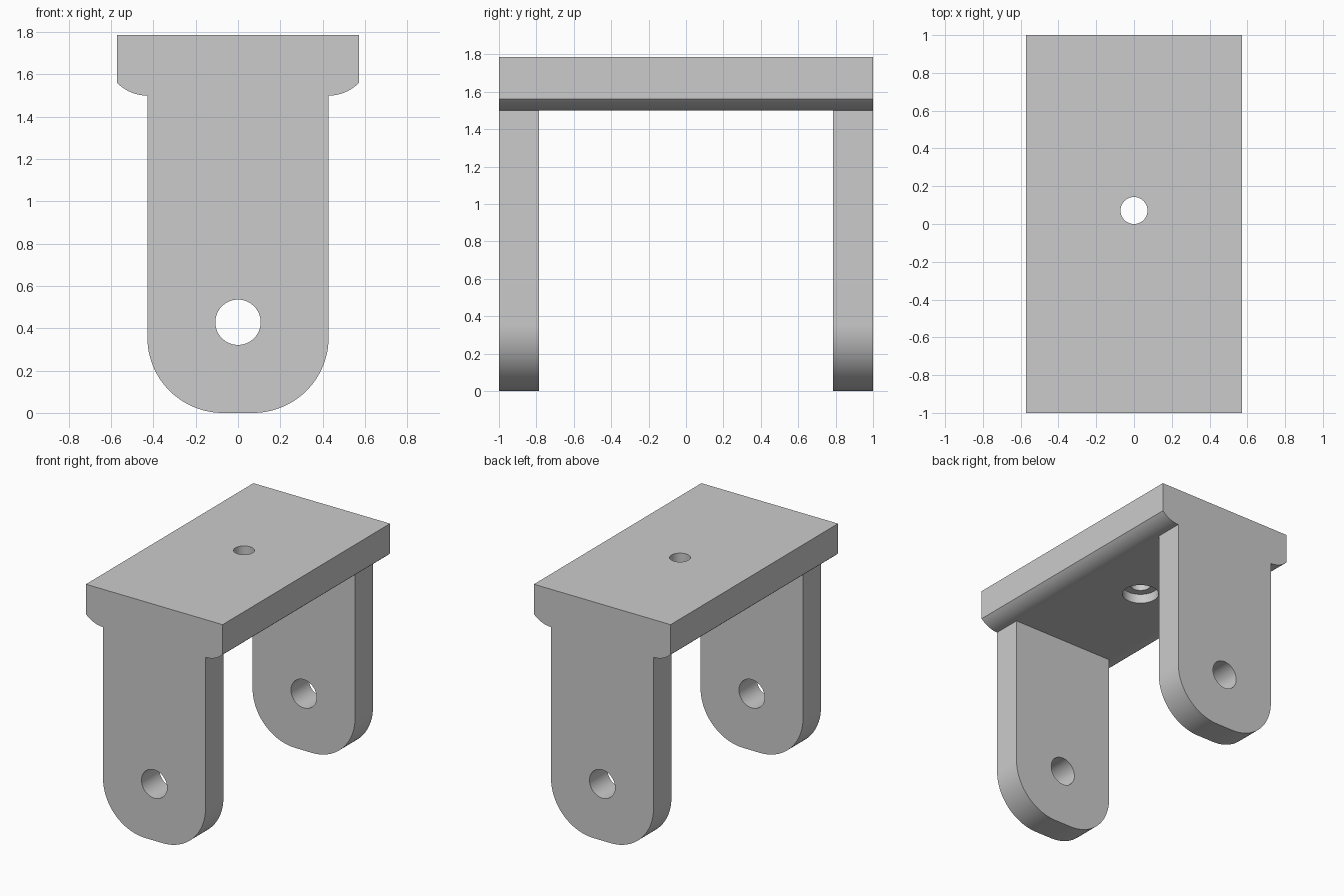
import bpy, bmesh, math
from mathutils import Matrix

cube = bpy.data.objects.get("Cube")
if cube:
    bpy.data.objects.remove(cube)

# Main dimensions
UNIT = 1 / 14
HEIGHT, HALF_LEN = 25 * UNIT, 1.0
PLATE_X, LEG_X = 8 * UNIT, 6 * UNIT
PLATE_Z = 21 * UNIT
LEG_T = 3 * UNIT
FOOT_R, LIP_R = 5 * UNIT, 0.2

grey = bpy.data.materials.new("plain grey")
grey.use_nodes = True
grey.diffuse_color = (0.6, 0.6, 0.6, 1)
grey.node_tree.nodes["Principled BSDF"].inputs["Base Color"].default_value = grey.diffuse_color


def make_object(name, bm):
    bmesh.ops.recalc_face_normals(bm, faces=bm.faces)
    mesh = bpy.data.meshes.new(name)
    bm.to_mesh(mesh)
    bm.free()
    mesh.materials.append(grey)
    obj = bpy.data.objects.new(name, mesh)
    bpy.context.collection.objects.link(obj)
    return obj


def arc(cx, cz, r, start, end, steps):
    angles = [start + (end - start) * i / steps for i in range(steps + 1)]
    return [(cx + r * math.cos(a), cz + r * math.sin(a)) for a in angles]


def cylinder(name, centre, radius, depth, along_y=False):
    bm = bmesh.new()
    turn = Matrix.Rotation(math.pi / 2 if along_y else 0, 4, 'X')
    bmesh.ops.create_cone(bm, cap_ends=True, segments=64, radius1=radius, radius2=radius,
                          depth=depth, matrix=Matrix.Translation(centre) @ turn)
    return make_object(name, bm)


def box(name, centre, size):
    bm = bmesh.new()
    bmesh.ops.create_cube(bm, size=1, matrix=Matrix.Translation(centre) @ Matrix.Diagonal((*size, 1)))
    return make_object(name, bm)


# Bracket outline: rounded foot, straight leg, curved plate lip, square top
lip_end = math.asin((PLATE_X - LEG_X) / LIP_R) - math.pi / 2
half = arc(LEG_X - FOOT_R, FOOT_R, FOOT_R, -math.pi / 2, 0, 24)
half += arc(LEG_X, PLATE_Z + LIP_R, LIP_R, -math.pi / 2, lip_end, 12)
half.append((PLATE_X, HEIGHT))
outline = half + [(-x, z) for x, z in reversed(half)]

bm = bmesh.new()
face = bm.faces.new([bm.verts.new((x, -HALF_LEN, z)) for x, z in outline])
extruded = bmesh.ops.extrude_face_region(bm, geom=[face], use_keep_orig=True)
verts = [v for v in extruded["geom"] if isinstance(v, bmesh.types.BMVert)]
bmesh.ops.translate(bm, verts=verts, vec=(0, 2 * HALF_LEN, 0))
bracket = make_object("mounting_bracket", bm)

# Gap between the legs, pivot holes, screw hole and its counterbore
gap_low = -0.2
bore_depth = UNIT
cutters = [
    box("leg_gap", (0, 0, (PLATE_Z + gap_low) / 2),
        (2 * LEG_X + 0.04, 2 * (HALF_LEN - LEG_T), PLATE_Z - gap_low)),
    cylinder("pivot_hole", (0, 0, 6 * UNIT), 1.5 * UNIT, 3, along_y=True),
    cylinder("screw_hole", (0, UNIT, HEIGHT), UNIT, 1),
    cylinder("screw_counterbore", (0, UNIT, PLATE_Z), 1.8 * UNIT, 2 * bore_depth),
]
bpy.context.view_layer.objects.active = bracket
for cutter in cutters:
    cutter.hide_render = True
    mod = bracket.modifiers.new(cutter.name, 'BOOLEAN')
    mod.operation = 'DIFFERENCE'
    mod.solver = 'EXACT'
    mod.object = cutter
    bpy.ops.object.modifier_apply(modifier=mod.name)
    bpy.data.objects.remove(cutter)

# Smooth the curved walls and keep the edges crisp
bpy.ops.object.select_all(action='DESELECT')
bracket.select_set(True)
bpy.ops.object.shade_smooth_by_angle(angle=math.radians(25))
